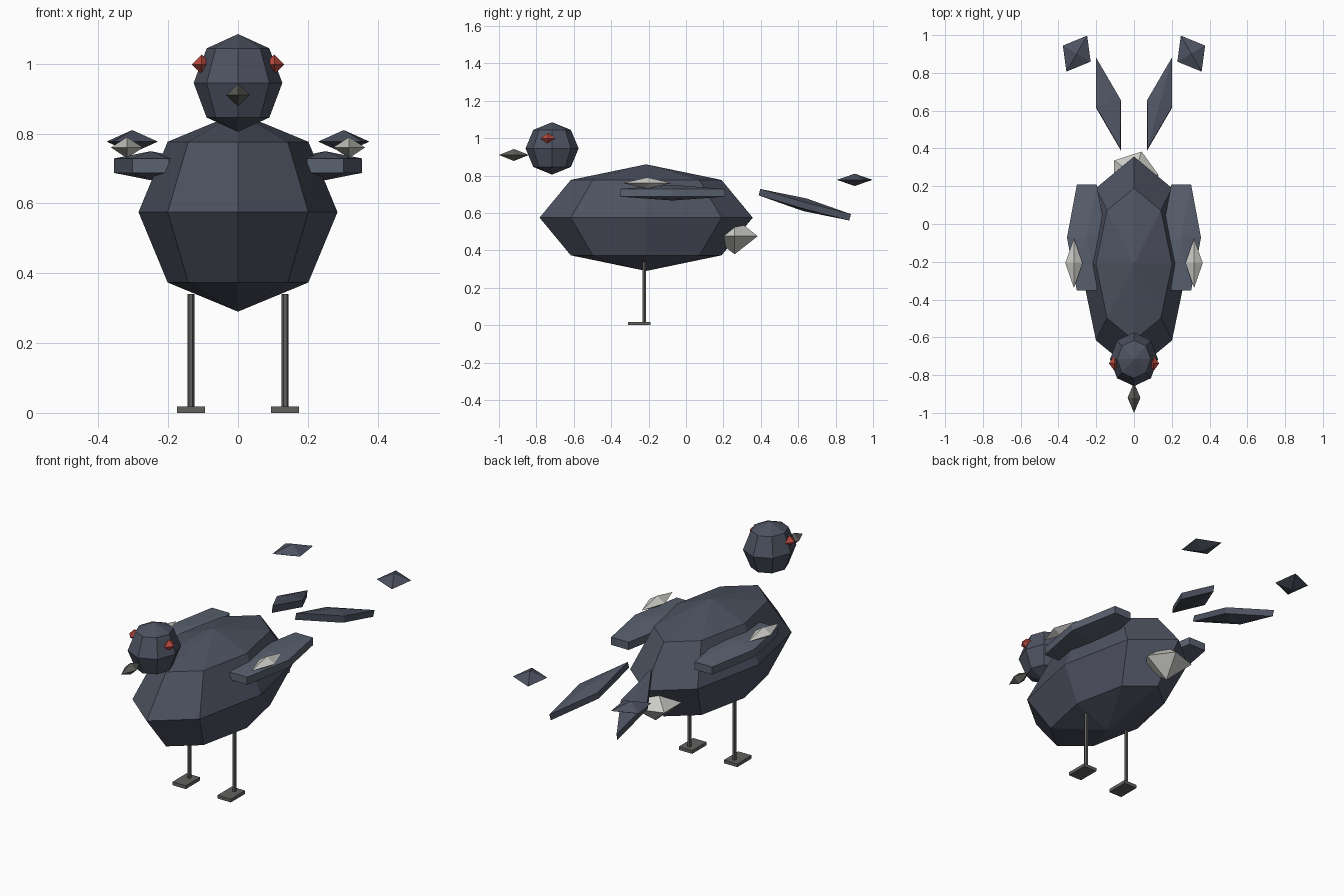
import bpy
from math import sin, cos, pi, radians

if "Cube" in bpy.data.objects:
    bpy.data.objects.remove(bpy.data.objects["Cube"])


def material(name, rgb):
    m = bpy.data.materials.new(name)
    m.diffuse_color = (*rgb, 1)
    m.use_nodes = True
    m.node_tree.nodes["Principled BSDF"].inputs["Base Color"].default_value = m.diffuse_color
    return m


SLATE = material("slate", (0.075, 0.085, 0.12))
WING = material("wing_slate", (0.10, 0.12, 0.16))
PALE = material("pale", (0.6, 0.6, 0.57))
HORN = material("horn", (0.11, 0.11, 0.10))
LEG = material("leg_grey", (0.12, 0.12, 0.115))
RED = material("red", (0.5, 0.07, 0.05))


def add(name, verts, faces, loc, mat, rot=(0, 0, 0)):
    me = bpy.data.meshes.new(name)
    me.from_pydata(verts, [], faces)
    me.materials.append(mat)
    ob = bpy.data.objects.new(name, me)
    ob.location = loc
    ob.rotation_euler = [radians(a) for a in rot]
    bpy.context.collection.objects.link(ob)
    return ob


def orb(name, loc, radii, segs, rings, mat, rot=(0, 0, 0)):
    """Faceted ellipsoid with its first vertex column on +x."""
    rx, ry, rz = radii
    verts = [(0, 0, rz)]
    for r in range(1, rings):
        p = pi * r / rings
        for s in range(segs):
            a = 2 * pi * s / segs
            verts.append((rx * sin(p) * cos(a), ry * sin(p) * sin(a), rz * cos(p)))
    verts.append((0, 0, -rz))
    end = len(verts) - 1
    faces = []
    for s in range(segs):
        t = (s + 1) % segs
        faces.append((0, 1 + s, 1 + t))
        for r in range(rings - 2):
            i, j = 1 + r * segs, 1 + (r + 1) * segs
            faces.append((i + s, j + s, j + t, i + t))
        last = 1 + (rings - 2) * segs
        faces.append((end, last + t, last + s))
    return add(name, verts, faces, loc, mat, rot)


def prism(name, loc, outline, height, mat):
    """Outline in x, y extruded upward."""
    n = len(outline)
    verts = [(x, y, z) for z in (0, height) for x, y in outline]
    faces = [tuple(reversed(range(n))), tuple(range(n, 2 * n))]
    faces += [(i, (i + 1) % n, n + (i + 1) % n, n + i) for i in range(n)]
    return add(name, verts, faces, loc, mat)


# body, head, beak and pale rump
orb("body", (0, -0.213, 0.575), (0.285, 0.57, 0.285), 8, 4, SLATE)
orb("head", (0, -0.716, 0.945), (0.127, 0.142, 0.14), 8, 4, SLATE)
orb("beak", (0, -0.92, 0.91), (0.034, 0.08, 0.032), 4, 2, HORN)
orb("rump_patch", (0, 0.26, 0.476), (0.13, 0.13, 0.097), 5, 2, PALE)

hexagon = [(0.01 * cos(i * pi / 3), 0.01 * sin(i * pi / 3)) for i in range(6)]
foot = [(-0.04, -0.061), (0.04, -0.061), (0.04, 0.061), (-0.04, 0.061)]

for side, k in (("left", 1), ("right", -1)):
    # eyes
    orb(side + "_eye", (k * 0.104, -0.738, 0.998), (0.029, 0.039, 0.029), 4, 2, RED)
    # wings with pale patches
    orb(side + "_wing", (k * 0.25, -0.072, 0.708), (0.121, 0.375, 0.0415), 6, 3, WING)
    orb(side + "_wing_patch", (k * 0.318, -0.207, 0.76), (0.046, 0.132, 0.03), 4, 2, PALE)
    # tail feathers and their separate tips
    orb(side + "_tail_feather", (k * 0.135, 0.635, 0.644), (0.079, 0.30, 0.035),
        4, 3, SLATE, (-15, 0, -15 * k))
    orb(side + "_tail_tip", (k * 0.303, 0.902, 0.777), (0.085, 0.11, 0.033),
        4, 2, SLATE, (0, 0, 30 * k))
    # legs and feet
    prism(side + "_leg", (k * 0.135, -0.223, 0.01), hexagon, 0.33, LEG)
    prism(side + "_foot", (k * 0.135, -0.25, 0), foot, 0.018, LEG)
